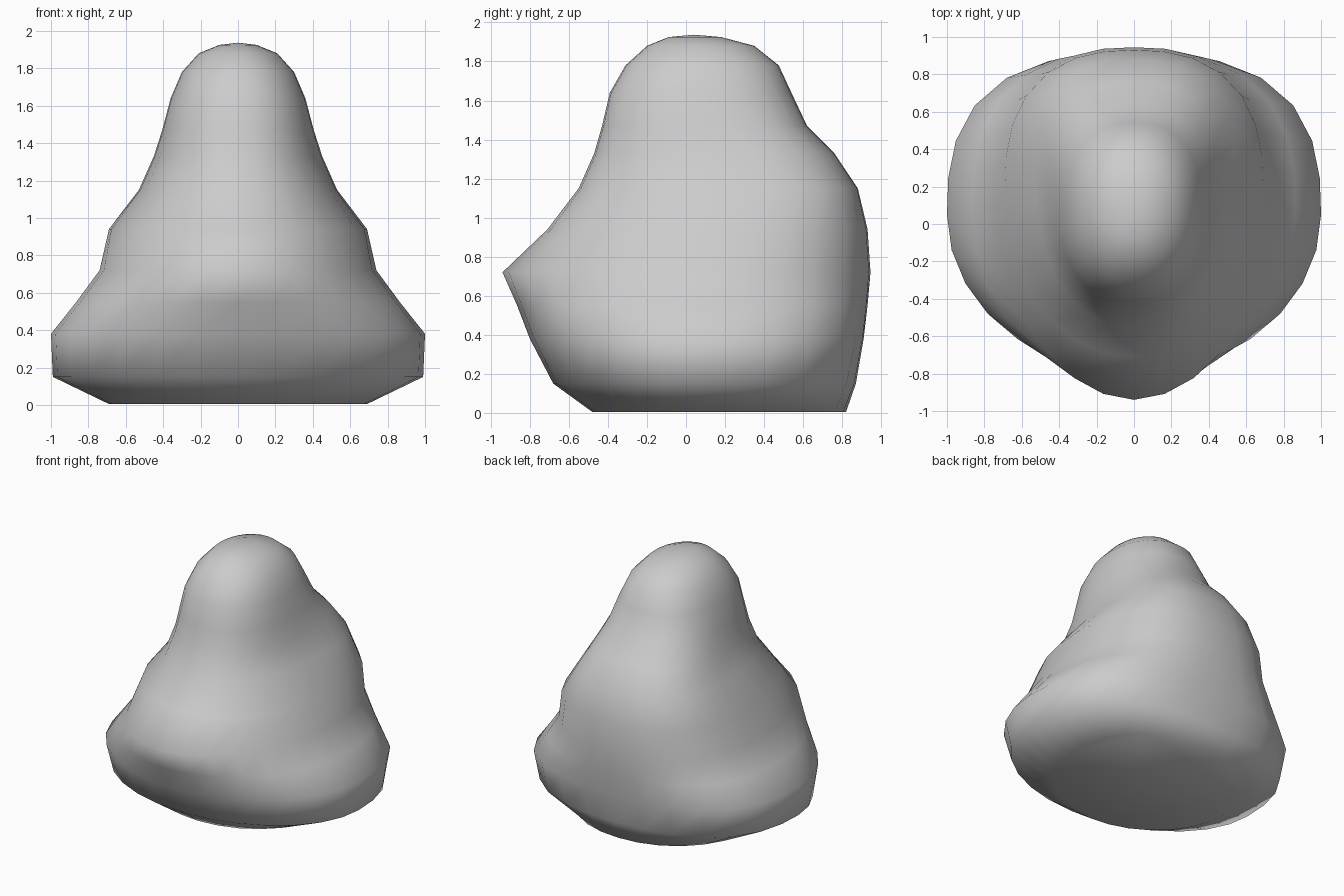
import bpy, bmesh, math

if "Cube" in bpy.data.objects:
    bpy.data.objects.remove(bpy.data.objects["Cube"])

SIDES = 28

# Cross-sections: z, half width, front y, widest y, back y, front and back roundness
SECTIONS = [
    (0.005, 0.69, -0.48, 0.15, 0.82, 2.0, 2.1),
    (0.15, 0.99, -0.68, 0.05, 0.87, 2.0, 2.5),
    (0.38, 1.00, -0.80, 0.05, 0.91, 2.0, 2.7),
    (0.55, 0.865, -0.865, 0.07, 0.93, 2.0, 2.6),
    (0.72, 0.74, -0.94, 0.10, 0.945, 1.9, 2.5),
    (0.94, 0.69, -0.71, 0.20, 0.93, 2.1, 2.5),
    (1.15, 0.53, -0.55, 0.30, 0.88, 2.3, 2.7),
    (1.33, 0.45, -0.47, 0.20, 0.76, 2.3, 2.6),
    (1.47, 0.405, -0.43, 0.12, 0.62, 2.3, 2.5),
    (1.64, 0.36, -0.39, 0.08, 0.54, 2.3, 2.4),
    (1.78, 0.30, -0.31, 0.08, 0.475, 2.2, 2.3),
    (1.88, 0.21, -0.20, 0.08, 0.35, 2.1, 2.1),
    (1.925, 0.10, -0.09, 0.06, 0.18, 2.0, 2.0),
]


def ring(bm, z, a, front, mid, back, n_front, n_back):
    verts = []
    for i in range(SIDES):
        t = 2 * math.pi * i / SIDES
        c, s = math.cos(t), math.sin(t)
        n = n_back if s >= 0 else n_front
        b = back - mid if s >= 0 else mid - front
        r = (abs(c) ** n + abs(s) ** n) ** (-1 / n)
        verts.append(bm.verts.new((a * c * r, mid + b * s * r, z)))
    return verts


# Body lofted through the sections
bm = bmesh.new()
rings = [ring(bm, *s) for s in SECTIONS]
for lo, hi in zip(rings, rings[1:]):
    for i in range(SIDES):
        j = (i + 1) % SIDES
        bm.faces.new((lo[i], lo[j], hi[j], hi[i]))

# Rounded crown and flat underside
tip = bm.verts.new((0, 0.04, 1.937))
for i in range(SIDES):
    bm.faces.new((rings[-1][i], rings[-1][(i + 1) % SIDES], tip))
bm.faces.new(rings[0][::-1])
bmesh.ops.recalc_face_normals(bm, faces=bm.faces)
for f in bm.faces:
    f.smooth = True

mesh = bpy.data.meshes.new("body")
bm.to_mesh(mesh)
bm.free()
body = bpy.data.objects.new("body", mesh)
bpy.context.collection.objects.link(body)
